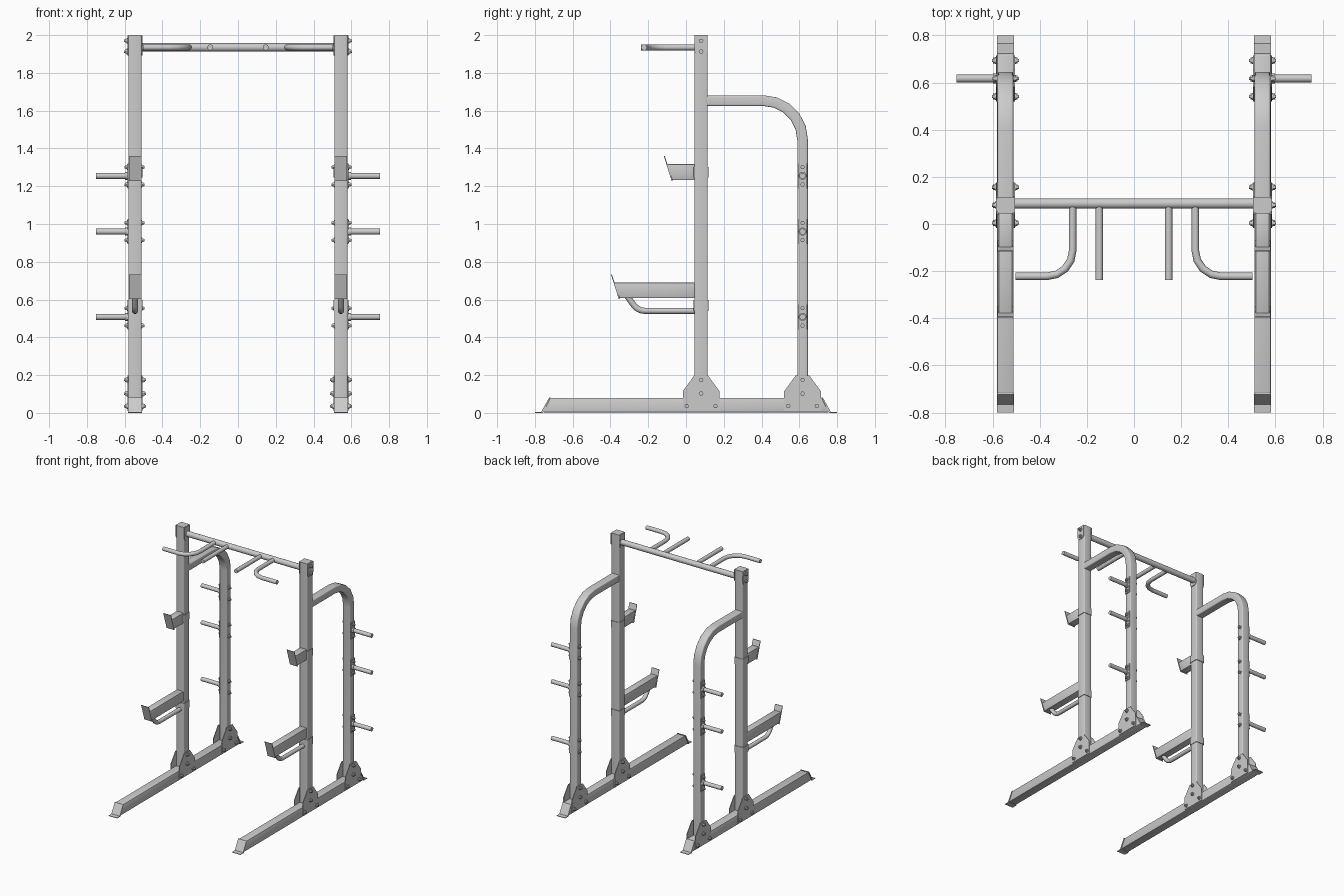
import bpy, bmesh, math
from mathutils import Vector, Matrix

if "Cube" in bpy.data.objects:
    bpy.data.objects.remove(bpy.data.objects["Cube"])

X, Z = Vector((1, 0, 0)), Vector((0, 0, 1))
PX = 0.545            # post centre in x
FY, RY = 0.08, 0.617  # front / rear post centre in y


def finish(name, bm, mirror=True):
    bmesh.ops.recalc_face_normals(bm, faces=bm.faces)
    me = bpy.data.meshes.new(name)
    bm.to_mesh(me)
    bm.free()
    ob = bpy.data.objects.new(name, me)
    bpy.context.collection.objects.link(ob)
    bpy.ops.object.select_all(action='DESELECT')
    ob.select_set(True)
    bpy.context.view_layer.objects.active = ob
    bpy.ops.object.shade_smooth_by_angle(angle=math.radians(40))
    if mirror:
        ob.modifiers.new("Mirror", 'MIRROR').use_mirror_merge = False
    return ob


def circle(r, n=16):
    return [(r * math.cos(2 * math.pi * i / n), r * math.sin(2 * math.pi * i / n)) for i in range(n)]


def round_rect(w, h, r=0.008, n=3):
    pts = []
    for k, (sx, sy) in enumerate([(1, 1), (-1, 1), (-1, -1), (1, -1)]):
        for i in range(n + 1):
            a = math.pi / 2 * (k + i / n)
            pts.append((sx * (w / 2 - r) + r * math.cos(a), sy * (h / 2 - r) + r * math.sin(a)))
    return pts


def fillet(a, c, b, r, seg):
    """Path a-c-b with corner c rounded."""
    a, c, b = Vector(a), Vector(c), Vector(b)
    d1, d2 = (a - c).normalized(), (b - c).normalized()
    half = d1.angle(d2) / 2
    centre = c + (d1 + d2).normalized() * (r / math.sin(half))
    t = r / math.tan(half)
    s, e = c + d1 * t - centre, c + d2 * t - centre
    ang = s.angle(e)
    arc = [centre + (s * math.sin((1 - i / seg) * ang) + e * math.sin(i / seg * ang)) / math.sin(ang)
           for i in range(seg + 1)]
    return [a] + arc + [b]


def sweep(bm, path, profile, binormal):
    """Sweep a closed profile (u in plane, v along binormal) with mitred joints."""
    path = [Vector(p) for p in path]
    rings = []
    for i, p in enumerate(path):
        t1 = (p - path[i - 1]).normalized() if i else (path[1] - p).normalized()
        t2 = (path[i + 1] - p).normalized() if i < len(path) - 1 else t1
        t = (t1 + t2).normalized()
        n = binormal.cross(t) / t.dot(t1)
        rings.append([bm.verts.new(p + n * u + binormal * v) for u, v in profile])
    for r1, r2 in zip(rings, rings[1:]):
        for j in range(len(profile)):
            k = (j + 1) % len(profile)
            bm.faces.new((r1[j], r1[k], r2[k], r2[j]))
    bm.faces.new(rings[0])
    bm.faces.new(rings[-1])


def prism(bm, pts, x0, x1, bevel=0):
    """Extrude a yz outline from x0 to x1."""
    a = [bm.verts.new((x0, y, z)) for y, z in pts]
    b = [bm.verts.new((x1, y, z)) for y, z in pts]
    n = len(pts)
    faces = [bm.faces.new(a), bm.faces.new(b)]
    faces += [bm.faces.new((a[i], a[(i + 1) % n], b[(i + 1) % n], b[i])) for i in range(n)]
    if bevel:
        edges = {e for f in faces for e in f.edges}
        bmesh.ops.bevel(bm, geom=list(edges), offset=bevel, segments=2, profile=0.5, affect='EDGES')


def swept(name, path, profile, binormal, mirror=True):
    bm = bmesh.new()
    sweep(bm, path, profile, binormal)
    return finish(name, bm, mirror)


def bolts(name, spots, inner=0.504, outer=0.586):
    """Through bolts: washer, hex head and tip on both faces."""
    bm = bmesh.new()
    for y, z in spots:
        for x, s in ((outer, 1), (inner, -1)):
            for r, n, d in ((0.015, 16, 0.003), (0.012, 6, 0.011), (0.007, 10, 0.017)):
                sweep(bm, [(x - s * 0.003, y, z), (x + s * d, y, z)], circle(r, n), Z)
    return finish(name, bm)


# Base runners and sloped end caps with a floor lip
bm = bmesh.new()
prism(bm, [(-0.758, 0.003), (0.758, 0.003), (0.718, 0.08), (-0.718, 0.08)], 0.51, 0.58, 0.006)
finish("base_runner", bm)
bm = bmesh.new()
for s in (-1, 1):
    prism(bm, [(s * y, z) for y, z in [(0.8, 0), (0.8, 0.004), (0.766, 0.006), (0.724, 0.082),
                                       (0.717, 0.082), (0.757, 0)]], 0.508, 0.582)
finish("runner_end_cap", bm)

# Front uprights and bent rear uprights
swept("front_upright", [(PX, FY, 0.01), (PX, FY, 2.0)], round_rect(0.07, 0.07), X)
swept("rear_upright", fillet((PX, RY, 0.01), (PX, RY, 1.653), (PX, 0.1, 1.653), 0.207, 5),
      round_rect(0.056, 0.066), X)

# Gusset plates and their bolts
bm = bmesh.new()
for c in (FY, RY):
    outline = [(c - 0.097, 0.01), (c + 0.097, 0.01), (c + 0.097, 0.115),
               (c + 0.037, 0.197), (c - 0.037, 0.197), (c - 0.097, 0.115)]
    for x in (0.505, 0.580):
        prism(bm, outline, x, x + 0.005)
finish("gusset_plate", bm)
bolts("gusset_bolts", [(c + dy, z) for c in (FY, RY)
                       for dy, z in ((0, 0.175), (0, 0.102), (-0.076, 0.036), (0.076, 0.036))])

# Pull-up bar with end brackets
swept("pull_up_bar", [(-0.515, 0.087, 1.935), (0.515, 0.087, 1.935)], circle(0.022, 20), Z, False)
bm = bmesh.new()
for x in (0.505, 0.580):
    prism(bm, [(0.046, 1.91), (0.06, 1.893), (0.1, 1.893), (0.114, 1.91), (0.114, 1.998), (0.046, 1.998)],
          x, x + 0.005)
finish("bar_bracket", bm)
bolts("bar_bolts", [(FY, 1.97), (FY, 1.913)], inner=0.525)

# Straight and curved grips
swept("straight_grip", [(0.147, 0.08, 1.935), (0.147, -0.238, 1.935)], circle(0.016), Z)
swept("curved_grip", fillet((0.26, 0.08, 1.935), (0.26, -0.222, 1.935), (0.503, -0.222, 1.935), 0.11, 4),
      circle(0.016), Z)

# Weight pegs on mounting plates
PEGS = (1.255, 0.96, 0.508)
bm = bmesh.new()
for z in PEGS:
    sweep(bm, [(0.57, RY, z), (0.752, RY, z)], circle(0.016), Z)
    sweep(bm, [(0.57, RY, z), (0.597, RY, z)], circle(0.021), Z)
finish("weight_peg", bm)
bm = bmesh.new()
for z in PEGS:
    prism(bm, [(RY - 0.024, z - 0.066), (RY + 0.024, z - 0.066), (RY + 0.024, z + 0.066),
               (RY - 0.024, z + 0.066)], 0.577, 0.584)
finish("peg_plate", bm)
bolts("peg_bolts", [(RY, z + d) for z in PEGS for d in (-0.046, 0.046)], inner=0.511, outer=0.584)


# Bar hooks and safety arms: collar, arm and tilted front lip
def holder(name, tip, z0, z1, collar):
    bm = bmesh.new()
    prism(bm, [(tip, z0), (0.05, z0), (0.05, z1), (tip - 0.03, z1)], 0.515, 0.575, 0.005)
    finish(name + "_arm", bm)
    bm = bmesh.new()
    prism(bm, [(tip + 0.002, z0 - 0.005), (tip - 0.04, z1 + 0.042), (tip - 0.045, z1 + 0.042),
               (tip - 0.004, z0 - 0.005)], 0.512, 0.578)
    finish(name + "_lip", bm)
    c = (collar[0] + collar[1]) / 2
    h = (collar[1] - collar[0]) / 2
    swept(name + "_collar", [(PX, FY, c - h), (PX, FY, c + h)], round_rect(0.078, 0.078), X)


holder("bar_hook", -0.072, 1.232, 1.317, (1.245, 1.302))
holder("safety", -0.352, 0.608, 0.69, (0.54, 0.597))
swept("safety_brace", fillet((PX, 0.06, 0.54), (PX, -0.255, 0.54), (PX, -0.33, 0.645), 0.075, 4),
      circle(0.016), X)
